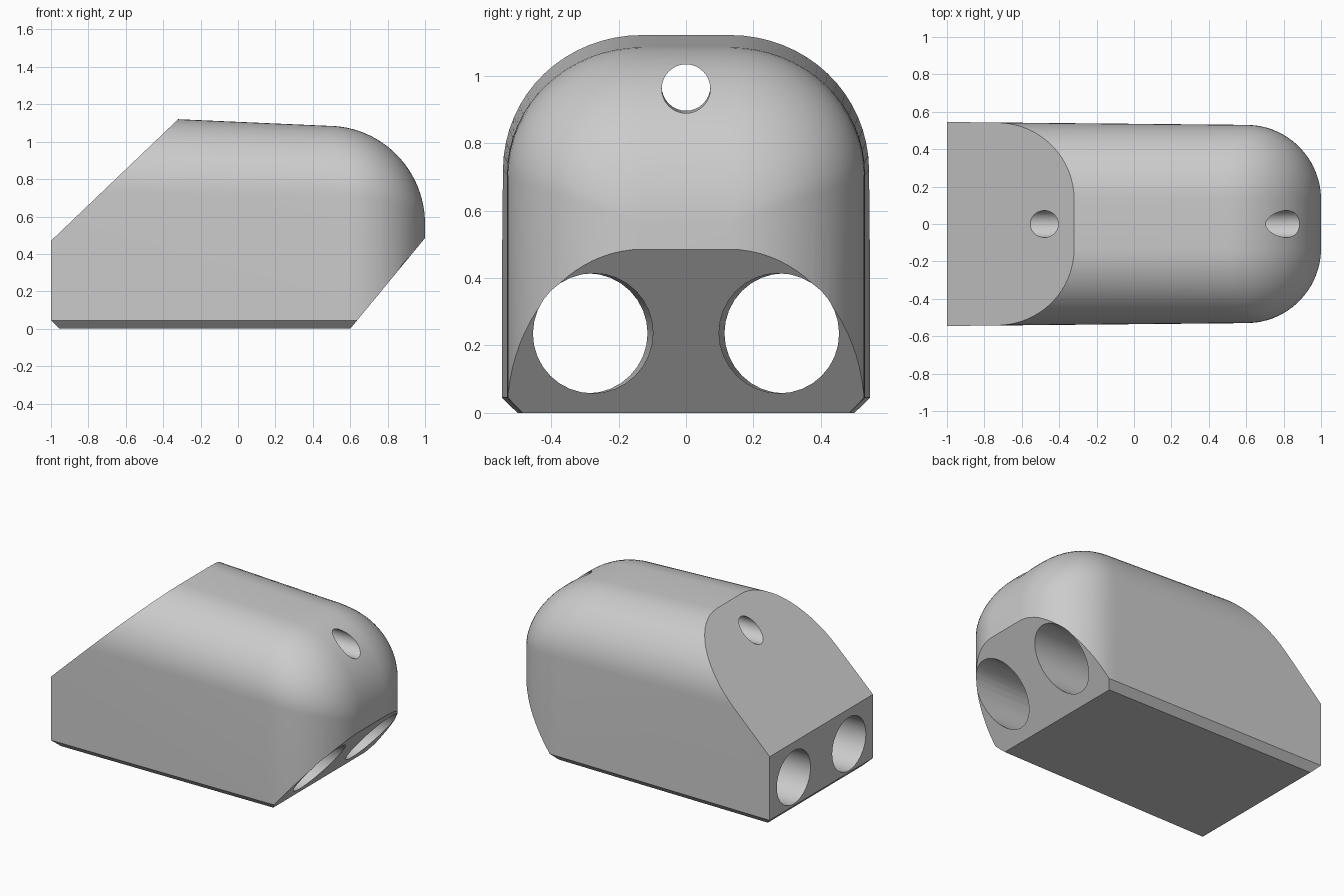
import bpy, bmesh
from math import sin, cos, pi, sqrt, atan2
from mathutils import Vector

default = bpy.data.objects.get("Cube")
if default:
    bpy.data.objects.remove(default, do_unlink=True)

# One plain grey for the whole housing
grey = bpy.data.materials.new("light_grey")
grey.use_nodes = True
colour = (0.6, 0.6, 0.6, 1)
grey.diffuse_color = colour
grey.node_tree.nodes["Principled BSDF"].inputs["Base Color"].default_value = colour

ARC = 16       # steps in each rounded upper corner
CHAMFER = 0.045


def section(x):
    """Arched cross-section at x: slight draft, closing into a rounded nose."""
    half = 0.53 + 0.0095 * (0.6 - x)
    top = 1.085 + 0.044 * (0.48 - x)
    if x > 0.6:
        half = 0.13 + 0.4 * sqrt(max(0, 1 - ((x - 0.6) / 0.4) ** 2))
    if x > 0.48:
        top = 0.56 + 0.525 * sqrt(max(0, 1 - ((x - 0.48) / 0.52) ** 2))
    flat = 0.13
    rise = 0.72 * (top - 0.56)
    side = [(half - CHAMFER, 0), (half, CHAMFER)]
    for i in range(ARC + 1):
        a = i / ARC * pi / 2
        side.append((flat + (half - flat) * cos(a), top - rise + rise * sin(a)))
    ring = side + [(-y, z) for y, z in reversed(side)]
    return [Vector((x, y, z)) for y, z in ring]


def cut(bm, point, normal):
    """Slice off everything on the normal's side and cap the opening."""
    bmesh.ops.bisect_plane(bm, geom=bm.verts[:] + bm.edges[:] + bm.faces[:],
                           plane_co=point, plane_no=normal, clear_outer=True)
    rim = [e for e in bm.edges if e.is_boundary]
    bmesh.ops.holes_fill(bm, edges=rim, sides=0)


def new_object(name, bm):
    bmesh.ops.recalc_face_normals(bm, faces=bm.faces[:])
    mesh = bpy.data.meshes.new(name)
    bm.to_mesh(mesh)
    bm.free()
    mesh.materials.append(grey)
    obj = bpy.data.objects.new(name, mesh)
    bpy.context.collection.objects.link(obj)
    return obj


# Housing: loft of sections, finer towards the nose
stations = [-1, 0.48] + [0.48 + 0.52 * sin(i / 24 * pi / 2) for i in range(1, 25)]
bm = bmesh.new()
rings = [[bm.verts.new(p) for p in section(x)] for x in stations]
count = len(rings[0])
for a, b in zip(rings, rings[1:]):
    for i in range(count):
        j = (i + 1) % count
        bm.faces.new((a[i], a[j], b[j], b[i]))
bm.faces.new(rings[0])
bm.faces.new(rings[-1])
bmesh.ops.remove_doubles(bm, verts=bm.verts[:], dist=0.0005)
# Sloping back, undercut nose and chamfered rear lower edge
cut(bm, (-1, 0, 0.47), (-0.65, 0, 0.68))
cut(bm, (0.6, 0, 0), (0.485, 0, -0.4))
cut(bm, (-1, 0, CHAMFER), (-1, 0, -1))
housing = new_object("housing", bm)


def bore(name, radius, y, z, dy, dz):
    """Cutter for a lengthwise hole; dy and dz tilt its front end."""
    direction = Vector((1, dy, dz))
    bm = bmesh.new()
    bmesh.ops.create_cone(bm, segments=32, radius1=radius, radius2=radius, depth=3,
                          cap_ends=True)
    cutter = new_object(name, bm)
    cutter.location = (0, y, z)
    cutter.rotation_mode = 'QUATERNION'
    cutter.rotation_quaternion = direction.to_track_quat('Z', 'Y')
    cutter.hide_render = True
    cutter.hide_set(True)
    mod = housing.modifiers.new(name, 'BOOLEAN')
    mod.operation = 'DIFFERENCE'
    mod.solver = 'EXACT'
    mod.object = cutter
    return cutter


cutters = [bore("large_bore_left", 0.178, 0.283, 0.236, -0.009, 0),
           bore("large_bore_right", 0.178, -0.283, 0.236, 0.009, 0),
           bore("small_bore", 0.072, 0, 0.965, 0, -0.005)]

# Apply the bores, then smooth with sharp edges kept
bpy.context.view_layer.update()
bpy.ops.object.select_all(action='DESELECT')
housing.select_set(True)
bpy.context.view_layer.objects.active = housing
for mod in list(housing.modifiers):
    bpy.ops.object.modifier_apply(modifier=mod.name)
for cutter in cutters:
    bpy.data.objects.remove(cutter, do_unlink=True)
bpy.ops.object.shade_smooth_by_angle(angle=pi / 6)
